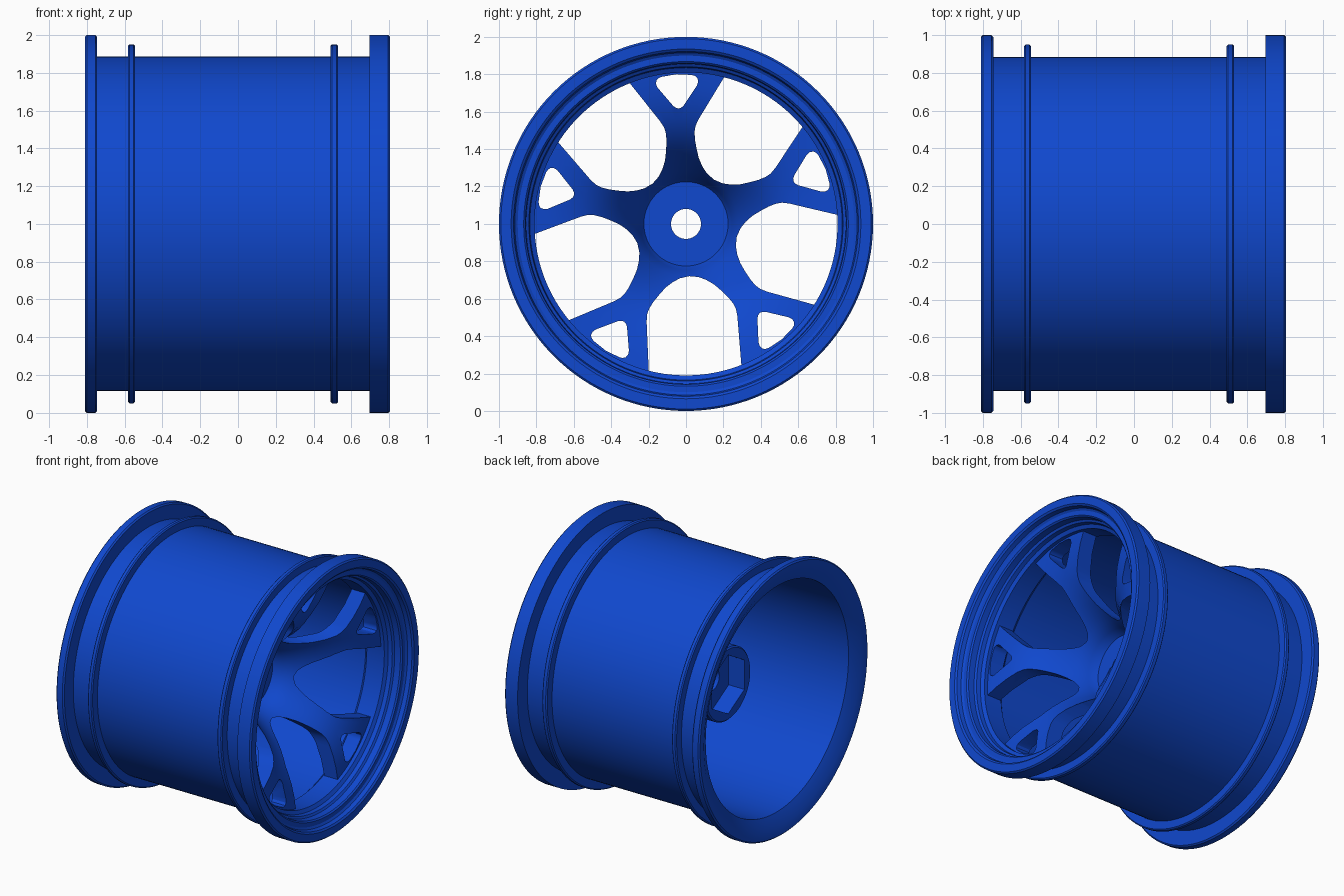
import bpy, bmesh, math
from math import cos, sin, pi, radians

if "Cube" in bpy.data.objects:
    bpy.data.objects.remove(bpy.data.objects["Cube"])

blue = bpy.data.materials.new("wheel blue")
blue.diffuse_color = (0.005, 0.065, 0.62, 1)
blue.use_nodes = True
blue.node_tree.nodes["Principled BSDF"].inputs["Base Color"].default_value = blue.diffuse_color
CENTRE_Z = 1.0
SEGMENTS = 128
TILT = radians(93.6)          # angle of the first spoke


def make_object(name, bm):
    bmesh.ops.recalc_face_normals(bm, faces=bm.faces)
    mesh = bpy.data.meshes.new(name)
    bm.to_mesh(mesh)
    bm.free()
    mesh.materials.append(blue)
    obj = bpy.data.objects.new(name, mesh)
    obj.location.z = CENTRE_Z
    bpy.context.collection.objects.link(obj)
    return obj


def revolve(name, profile):
    """Spin a closed (x, radius) profile around the x axis."""
    bm = bmesh.new()
    rings = []
    for i in range(SEGMENTS):
        a = 2 * pi * i / SEGMENTS
        rings.append([bm.verts.new((x, r * cos(a), r * sin(a))) for x, r in profile])
    n = len(profile)
    for i in range(SEGMENTS):
        p, q = rings[i], rings[(i + 1) % SEGMENTS]
        for j in range(n):
            k = (j + 1) % n
            bm.faces.new((p[j], p[k], q[k], q[j]))
    return make_object(name, bm)


def prism(bm, outline, angle, x0, x1):
    """Extrude an (across, outward) outline along x, turned to an angle."""
    ends = [[bm.verts.new((x, a * cos(angle) - t * sin(angle),
                           a * sin(angle) + t * cos(angle))) for t, a in outline]
            for x in (x0, x1)]
    n = len(outline)
    bm.faces.new(ends[0])
    bm.faces.new(ends[1][::-1])
    for i in range(n):
        j = (i + 1) % n
        bm.faces.new((ends[0][i], ends[1][i], ends[1][j], ends[0][j]))


def mirrored(half):
    return half + [(-t, a) for t, a in reversed(half) if t > 0]


def activate(obj):
    bpy.ops.object.select_all(action='DESELECT')
    obj.select_set(True)
    bpy.context.view_layer.objects.active = obj


def cut(obj, cutter):
    activate(obj)
    mod = obj.modifiers.new("cut", 'BOOLEAN')
    mod.operation, mod.solver, mod.object = 'DIFFERENCE', 'EXACT', cutter
    bpy.ops.object.modifier_apply(modifier=mod.name)
    bpy.data.objects.remove(cutter)


# Rim: outer side with flanges and bead ribs, then stepped front lip and bore
rim = revolve("rim", [
    (-0.81, 0.99), (-0.80, 1.0), (-0.755, 1.0), (-0.745, 0.99), (-0.745, 0.885),
    (-0.582, 0.885), (-0.582, 0.942), (-0.574, 0.95), (-0.553, 0.95), (-0.545, 0.942),
    (-0.545, 0.885), (0.49, 0.885), (0.49, 0.942), (0.498, 0.95), (0.522, 0.95),
    (0.53, 0.942), (0.53, 0.885), (0.695, 0.885), (0.695, 1.0), (0.795, 1.0),
    (0.805, 0.99), (0.805, 0.935), (0.795, 0.922), (0.765, 0.915), (0.755, 0.90),
    (0.755, 0.868), (0.745, 0.858), (0.70, 0.855), (0.69, 0.84), (0.66, 0.835),
    (0.645, 0.81), (0.50, 0.81), (0.47, 0.84), (-0.755, 0.845), (-0.80, 0.93)])

# Dished spoke disc, steepening towards the hub
spokes = revolve("spokes", [
    (0.05, 0.15), (0.10, 0.20), (0.13, 0.225), (0.20, 0.245), (0.27, 0.28),
    (0.34, 0.325), (0.41, 0.375), (0.47, 0.43), (0.52, 0.49), (0.56, 0.56),
    (0.59, 0.64), (0.61, 0.73), (0.62, 0.83), (0.51, 0.83), (0.49, 0.70),
    (0.45, 0.58), (0.38, 0.47), (0.27, 0.38), (0.14, 0.31), (0.0, 0.26), (-0.1, 0.15)])

# Windows: five large ones between spokes, five small ones in the forks
large = mirrored([(0, 0.28), (0.05, 0.288), (0.09, 0.306), (0.13, 0.333), (0.165, 0.367),
                  (0.20, 0.405), (0.225, 0.44), (0.238, 0.47), (0.243, 0.51), (0.25, 0.87)])
small = mirrored([(0, 0.618), (0.014, 0.622), (0.028, 0.633), (0.105, 0.735),
                  (0.113, 0.755), (0.11, 0.775), (0.097, 0.787), (0.08, 0.793), (0, 0.802)])
bm = bmesh.new()
for i in range(5):
    angle = TILT + i * 2 * pi / 5
    prism(bm, small, angle, -0.5, 1.0)
    prism(bm, large, angle + pi / 5, -0.5, 1.0)
cut(spokes, make_object("window_cutter", bm))

# Hub with axle hole and hexagonal pocket at the back
hub = revolve("hub", [(0.13, 0.08), (0.13, 0.225), (0.0, 0.25), (-0.05, 0.27),
                      (-0.34, 0.27), (-0.35, 0.26), (-0.35, 0.08)])
bm = bmesh.new()
hexagon = [(0.22 * cos(i * pi / 3), 0.22 * sin(i * pi / 3)) for i in range(6)]
prism(bm, [(s, c) for c, s in hexagon], pi / 2, -0.6, -0.22)
cut(hub, make_object("hex_cutter", bm))

# Smooth shading with crisp edges
for obj in (rim, spokes, hub):
    activate(obj)
    bpy.ops.object.shade_smooth_by_angle(angle=radians(30))
